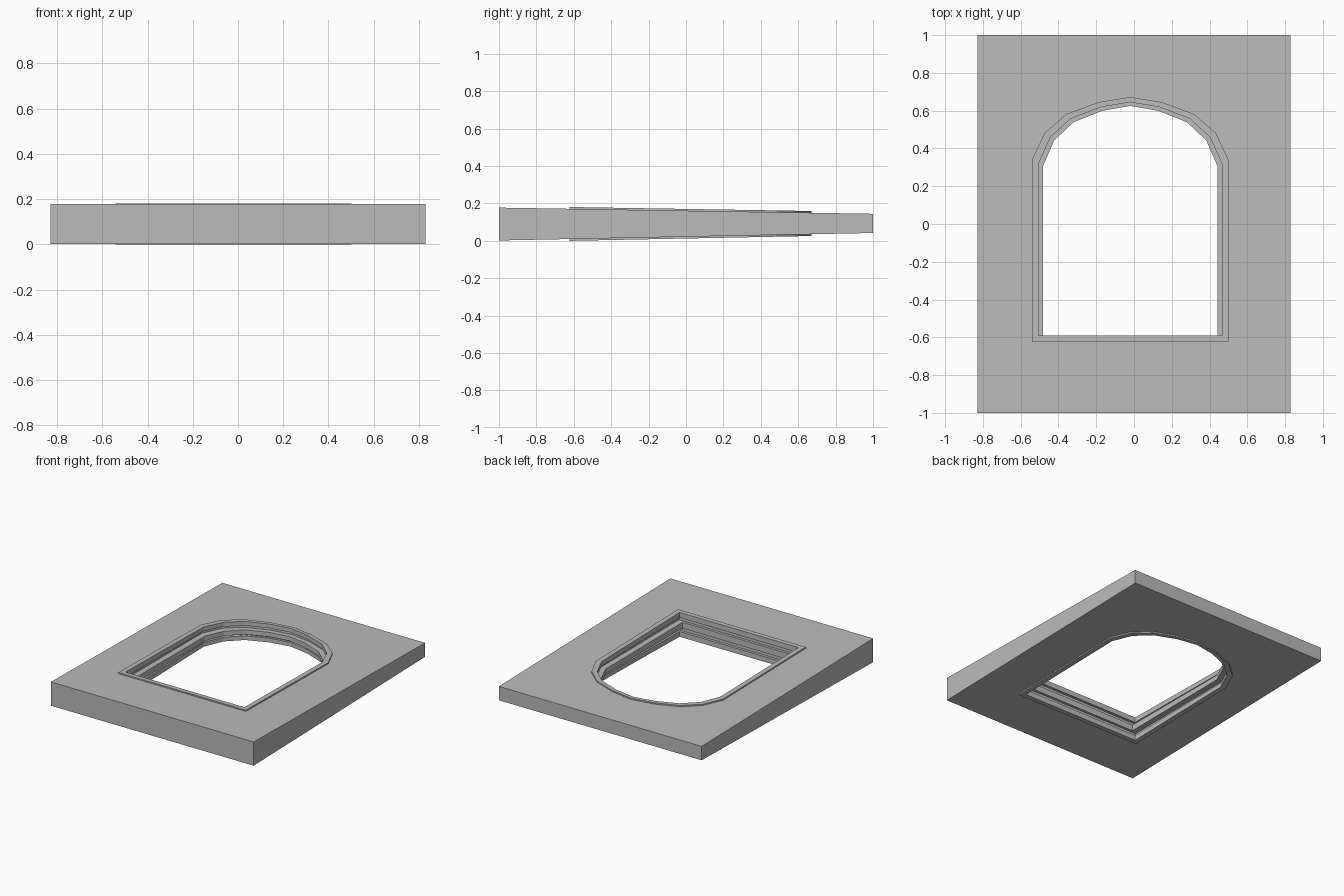
import bpy
import bmesh

if "Cube" in bpy.data.objects:
    bpy.data.objects.remove(bpy.data.objects["Cube"], do_unlink=True)

stone = bpy.data.materials.new("stone_grey")
stone.use_nodes = True
stone.diffuse_color = (0.5, 0.5, 0.5, 1)
stone.node_tree.nodes["Principled BSDF"].inputs["Base Color"].default_value = (0.5, 0.5, 0.5, 1)

CENTRE_X = -0.02
HALF_WIDTH = 0.828
# Right half of the arch, as fractions of half width and rise
ARCH = [(1, 0), (0.87, 0.43), (0.65, 0.73), (0.32, 0.92)]


def arch(half, bottom, spring, apex):
    """Outline of an arched opening, anticlockwise from the bottom right."""
    right = [(half, bottom)] + [(half * x, spring + (apex - spring) * y) for x, y in ARCH]
    left = [(-x, y) for x, y in reversed(right)]
    return [(CENTRE_X + x, y) for x, y in right + [(0, apex)] + left]


def rectangle():
    """Slab outline with one point for each point of the arch."""
    right = [(HALF_WIDTH, -1), (HALF_WIDTH, 0.33), (HALF_WIDTH, 1),
             (HALF_WIDTH * 0.6, 1), (HALF_WIDTH * 0.3, 1)]
    return right + [(0, 1)] + [(-x, y) for x, y in reversed(right)]


def height(y, level, raised=0):
    """Level 0 is the tapering underside and level 1 the tapering top."""
    low = 0.002 + 0.02 * (y + 1) - raised
    high = 0.1775 - 0.0165 * (y + 1) + raised
    return low + (high - low) * level


def closed_loft(name, sections):
    """Join outlines into a ring whose cross-section is closed."""
    bm = bmesh.new()
    loops = [[bm.verts.new((x, y, height(y, level, raised))) for x, y in outline]
             for outline, level, raised in sections]
    for a, b in zip(loops, loops[1:] + loops[:1]):
        for i in range(len(a)):
            j = (i + 1) % len(a)
            bm.faces.new((a[i], a[j], b[j], b[i]))
    bmesh.ops.recalc_face_normals(bm, faces=bm.faces)
    mesh = bpy.data.meshes.new(name)
    bm.to_mesh(mesh)
    bm.free()
    mesh.materials.append(stone)
    obj = bpy.data.objects.new(name, mesh)
    bpy.context.collection.objects.link(obj)
    return obj


# Tapering slab with an arched hole
hole = arch(0.515, -0.62, 0.335, 0.668)
closed_loft("wall_slab", [(rectangle(), 1, 0), (hole, 1, 0), (hole, 0, 0), (rectangle(), 0, 0)])

# Grooved frame: lips on both faces and a deeper bar in the middle
rim = arch(0.521, -0.624, 0.338, 0.672)
lip = arch(0.485, -0.59, 0.32, 0.645)
groove = arch(0.505, -0.61, 0.33, 0.66)
bar = arch(0.4625, -0.591, 0.305, 0.625)
RAISED = 0.0095
upper = [(rim, 1, RAISED), (lip, 1, RAISED), (lip, 0.82, 0), (groove, 0.82, 0),
         (groove, 0.64, 0), (bar, 0.64, 0)]
lower = [(outline, 1 - level, raised) for outline, level, raised in reversed(upper)]
closed_loft("window_frame", upper + lower)
